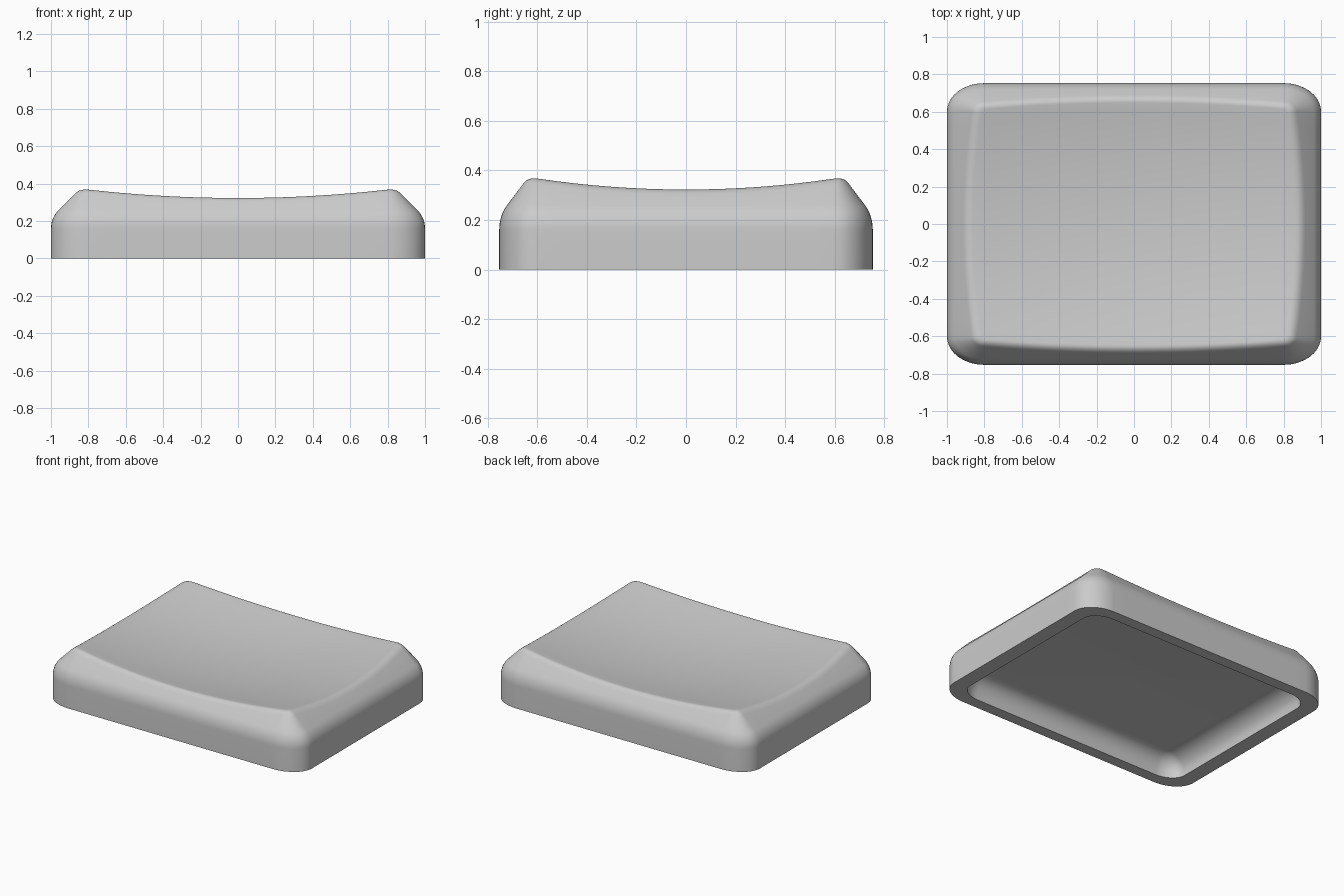
import bpy, bmesh, math
from mathutils import Vector

if "Cube" in bpy.data.objects:
    bpy.data.objects.remove(bpy.data.objects["Cube"], do_unlink=True)

DEPTH = 0.753         # depth as a share of width
CORNER = 0.2          # outer corner radius
ARC, EDGE = 10, 16    # steps per corner and per straight side


def outline(half):
    """Arc centre and outward normal for each point of a rounded square."""
    points = []
    for q in range(4):
        turn = q * math.pi / 2
        for i in range(ARC + 1):
            a = turn + i / ARC * math.pi / 2
            a0 = turn + math.pi / 4
            centre = Vector((math.cos(a0), math.sin(a0))) * half * math.sqrt(2)
            points.append((centre, Vector((math.cos(a), math.sin(a)))))
        # straight side leading to the next corner
        nxt = Vector((-centre.y, centre.x))
        normal = points[-1][1]
        for i in range(1, EDGE):
            points.append((centre.lerp(nxt, i / EDGE), normal))
    return points


def dish(p):
    return 0.263 + 0.08 * p.length_squared


def ring_at(base, radius, z):
    return [(*(c + n * radius), z) for c, n in base]


outer = outline(1 - CORNER)
inner = outline(0.745)
rings = []

# Cavity: flat ceiling blending through a wide fillet into the rim
FILLET, LIP, CEILING, HOLE = 0.14, 0.02, 0.14, 0.15
for i in range(13):
    a = math.pi / 2 * (1 - i / 12)
    rings.append(ring_at(inner, HOLE - FILLET * (1 - math.cos(a)),
                         LIP + (CEILING - LIP) * math.sin(a)))
rings.append(ring_at(inner, HOLE, 0))

# Outer wall: straight, then curving into the sloped shoulder
rings.append(ring_at(outer, CORNER, 0))
BEND, START = 0.14, 0.16
for i in range(9):
    a = i / 8 * math.pi / 4
    rings.append(ring_at(outer, CORNER - BEND * (1 - math.cos(a)), START + BEND * math.sin(a)))
slope = START + BEND * (math.sqrt(2) - 1)

# Ridge where the shoulder meets the dished top, softly rounded
STEPS, INWARD = 6, 0.965
rim = [[] for _ in range(STEPS + 1)]
ridge = []
for c, n in outer:
    d = 0.1
    for _ in range(20):
        d = dish(c + n * (CORNER - d)) - slope
    p = c + n * (CORNER - d)
    ridge.append(p)
    low = c + n * (CORNER - d + 0.025)
    p0 = Vector((*low, slope + d - 0.025))
    p1 = Vector((*p, slope + d))
    p2 = Vector((*(p * INWARD), dish(p * INWARD)))
    for i in range(STEPS + 1):
        t = i / STEPS
        rim[i].append(tuple(p0.lerp(p1, t).lerp(p1.lerp(p2, t), t)))
rings += rim

# Dished top
for i in range(1, 14):
    s = INWARD * (1 - i / 14)
    rings.append([(*(p * s), dish(p * s)) for p in ridge])

# Skin the rings into one closed shell
bm = bmesh.new()
loops = [[bm.verts.new((x, y * DEPTH, z)) for x, y, z in ring] for ring in rings]
for a, b in zip(loops, loops[1:]):
    for i in range(len(a)):
        j = (i + 1) % len(a)
        bm.faces.new((a[i], a[j], b[j], b[i]))
bm.faces.new(loops[0])
centre = bm.verts.new((0, 0, dish(Vector((0, 0)))))
last = loops[-1]
for i in range(len(last)):
    bm.faces.new((last[i], last[(i + 1) % len(last)], centre))
bmesh.ops.recalc_face_normals(bm, faces=bm.faces)
mesh = bpy.data.meshes.new("keycap_shell")
bm.to_mesh(mesh)
bm.free()

# Plain grey plastic
grey = bpy.data.materials.new("light_grey_plastic")
grey.use_nodes = True
colour = (0.6, 0.6, 0.6, 1)
grey.diffuse_color = colour
grey.node_tree.nodes["Principled BSDF"].inputs["Base Color"].default_value = colour
mesh.materials.append(grey)

shell = bpy.data.objects.new("keycap_shell", mesh)
bpy.context.collection.objects.link(shell)
bpy.ops.object.select_all(action="DESELECT")
shell.select_set(True)
bpy.context.view_layer.objects.active = shell
bpy.ops.object.shade_smooth_by_angle(angle=math.radians(35))
